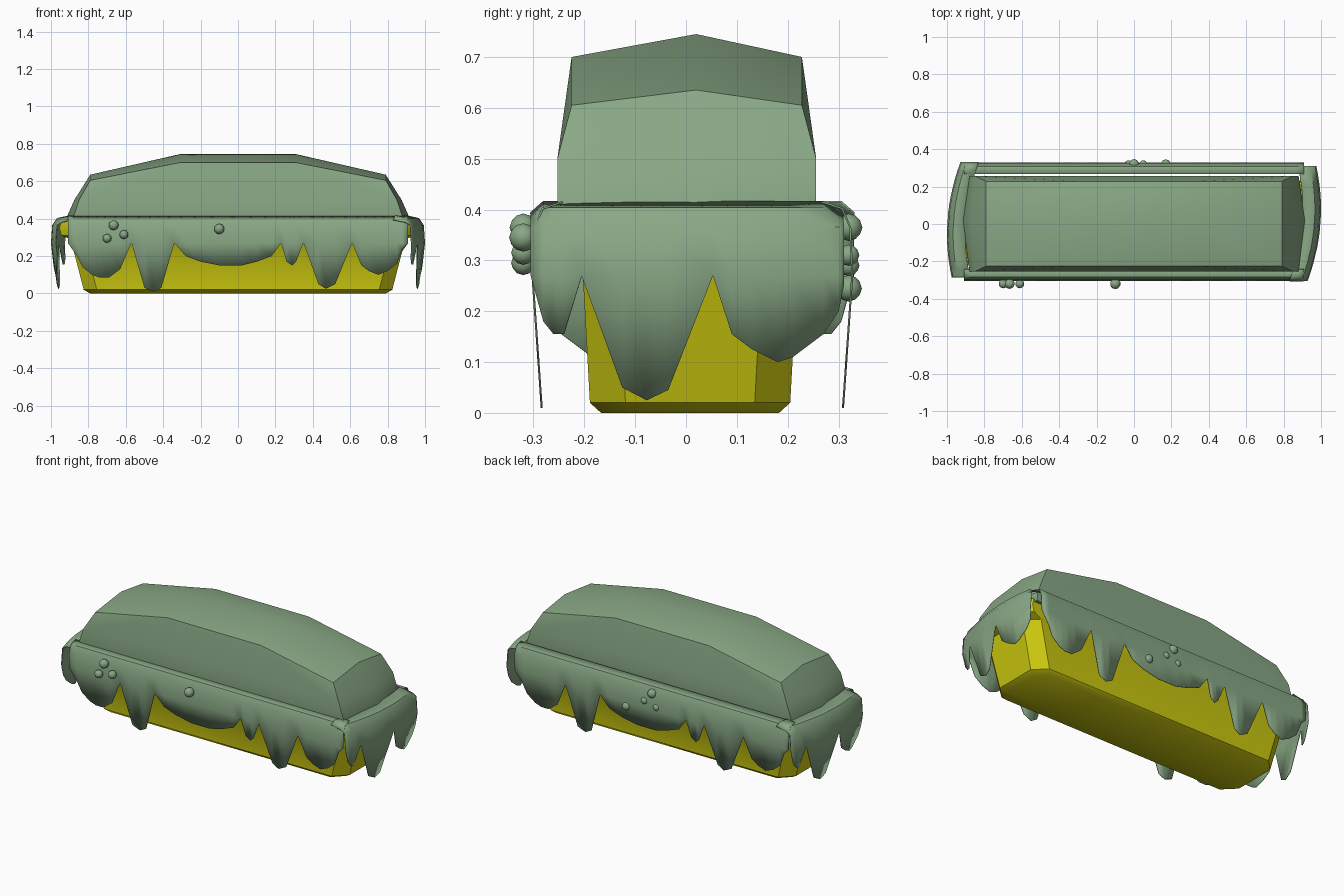
import bpy, bmesh, math
from mathutils import Vector

if "Cube" in bpy.data.objects:
    bpy.data.objects.remove(bpy.data.objects["Cube"], do_unlink=True)

MID_Y = 0.0125  # the opposite sides are half-turn copies about this line


def material(name, rgb):
    mat = bpy.data.materials.new(name)
    mat.use_nodes = True
    color = (*rgb, 1)
    mat.diffuse_color = color
    mat.node_tree.nodes["Principled BSDF"].inputs["Base Color"].default_value = color
    return mat


GREEN = material("sage green", (0.25, 0.39, 0.235))
YELLOW = material("mustard yellow", (0.6, 0.58, 0.005))


def finish(name, bm, mat, angle=40):
    bmesh.ops.recalc_face_normals(bm, faces=bm.faces)
    mesh = bpy.data.meshes.new(name)
    bm.to_mesh(mesh)
    bm.free()
    mesh.materials.append(mat)
    obj = bpy.data.objects.new(name, mesh)
    bpy.context.collection.objects.link(obj)
    bpy.ops.object.select_all(action="DESELECT")
    obj.select_set(True)
    bpy.context.view_layer.objects.active = obj
    bpy.ops.object.shade_smooth_by_angle(angle=math.radians(angle))
    return obj


def half_turn(p):
    return Vector((-p.x, 2 * MID_Y - p.y, p.z))


# Tray: stacked chamfered rectangles, with a wider rim
def tray():
    bm = bmesh.new()
    rings = []
    for hx, hy, z, cut in [(0.79, 0.175, 0, 0.06), (0.825, 0.197, 0.02, 0.07),
                           (0.895, 0.212, 0.29, 0.07), (0.945, 0.225, 0.31, 0.06),
                           (0.955, 0.225, 0.35, 0.06), (0.945, 0.225, 0.39, 0.06)]:
        corners = []
        for sx, sy in [(1, 1), (-1, 1), (-1, -1), (1, -1)]:
            pair = [(sx * hx, sy * (hy - cut)), (sx * (hx - cut), sy * hy)]
            corners += pair if sx * sy > 0 else pair[::-1]
        rings.append([bm.verts.new((x, y + 0.008, z)) for x, y in corners])
    for low, high in zip(rings, rings[1:]):
        for i in range(len(low)):
            j = (i + 1) % len(low)
            bm.faces.new((low[i], low[j], high[j], high[i]))
    bm.faces.new(rings[0])
    bm.faces.new(rings[-1])
    finish("tray", bm, YELLOW)


# Domed filling: convex block with a low ridge and sloping ends
def filling():
    bm = bmesh.new()
    # (end x, ridge end x, half width, edge z, ridge z)
    for x, ridge_x, hy, z, ridge_z in [(0.88, 0.915, 0.25, 0.37, 0.37),
                                       (0.88, 0.915, 0.253, 0.41, 0.41),
                                       (0.85, 0.875, 0.253, 0.5, 0.5),
                                       (0.79, 0.79, 0.225, 0.605, 0.635),
                                       (0.31, 0.31, 0.225, 0.7, 0.745)]:
        for side in (-1, 1):
            bm.verts.new((side * x, -hy, z))
            bm.verts.new((side * x, hy + 0.003, z))
            bm.verts.new((side * ridge_x, 0.02, ridge_z))
    result = bmesh.ops.convex_hull(bm, input=bm.verts)
    loose = {v for v in result["geom_interior"] if isinstance(v, bmesh.types.BMVert)}
    bmesh.ops.delete(bm, geom=list(loose), context="VERTS")
    finish("filling", bm, GREEN)


# Dripping sheet: rolls over the rim, then hangs down to a ragged hem
ROLL = [(0.06, 0.415), (0.02, 0.402), (0.004, 0.365), (0, 0.27)]


def drip_sheet(name, hem, place, turned):
    bm = bmesh.new()
    columns = []
    for s, z in hem:
        s, z = s / 100, min(z / 100, 0.27)
        rows = ROLL + [((0.27 - z) * 0.07, z)]
        points = [place(s, depth, height) for depth, height in rows]
        if turned:
            points = [half_turn(p) for p in points]
        columns.append([bm.verts.new(p) for p in points])
    for a, b in zip(columns, columns[1:]):
        for i in range(len(ROLL)):
            bm.faces.new((a[i], a[i + 1], b[i + 1], b[i]))
    bmesh.ops.remove_doubles(bm, verts=bm.verts, dist=0.0005)
    obj = finish(name, bm, GREEN)
    solid = obj.modifiers.new("thickness", "SOLIDIFY")
    solid.thickness = 0.004
    solid.offset = 0


def on_long_side(s, depth, z):
    return Vector((s, -0.302 + depth, z))


def on_end(s, depth, z):
    bow = 0.07 * ((s - 0.08) / 0.38) ** 2
    droop = 0.022 if abs(s) > 0.28 and z > 0.4 else 0
    return Vector((0.998 - 1.6 * depth - bow, s, z - droop))


# Hem outlines in hundredths: position along the side, height
LONG_HEM = [(-91, 27), (-86, 20), (-83, 14), (-78, 10), (-74, 8.5), (-69, 8.5),
            (-63, 13), (-57, 27), (-50, 3), (-45, 1), (-41, 3), (-34, 27),
            (-28, 20), (-20, 17), (-10, 15), (2, 15), (10, 17), (18, 20),
            (23, 27), (26, 17), (29, 15), (31, 17), (35, 27), (43, 5),
            (47, 2.5), (52, 5), (61, 27), (66, 15), (70, 12), (75, 10),
            (80, 12), (85, 16), (88, 24), (91, 27)]
END_HEM = [(-30.5, 27), (-28, 18), (-26, 15.5), (-24, 15.5), (-20.5, 27),
           (-12.5, 5), (-7.7, 2.5), (-3.5, 4.5), (5.3, 27), (9, 15.5),
           (13, 12.5), (18, 10), (21, 11), (27, 15.5), (30, 20), (31, 25)]


# Small round lumps stuck on the long sides
def lumps(name, y, spots):
    bm = bmesh.new()
    for x, z, radius in spots:
        ball = bmesh.ops.create_icosphere(bm, subdivisions=2, radius=radius)
        bmesh.ops.translate(bm, verts=ball["verts"], vec=(x, y, z))
    finish(name, bm, GREEN, 60)


tray()
filling()
for turned, side, end in [(False, "front", "left"), (True, "back", "right")]:
    drip_sheet(side + "_drips", LONG_HEM, on_long_side, turned)
    drip_sheet(end + "_end_drips", END_HEM, on_end, turned)
lumps("front_lumps", -0.32, [(-0.665, 0.365, 0.027), (-0.61, 0.315, 0.024),
                             (-0.7, 0.295, 0.024), (-0.1, 0.345, 0.028)])
lumps("back_lumps", 0.32, [(0, 0.365, 0.027), (0.05, 0.31, 0.021),
                           (-0.03, 0.29, 0.021), (0.17, 0.245, 0.026)])
